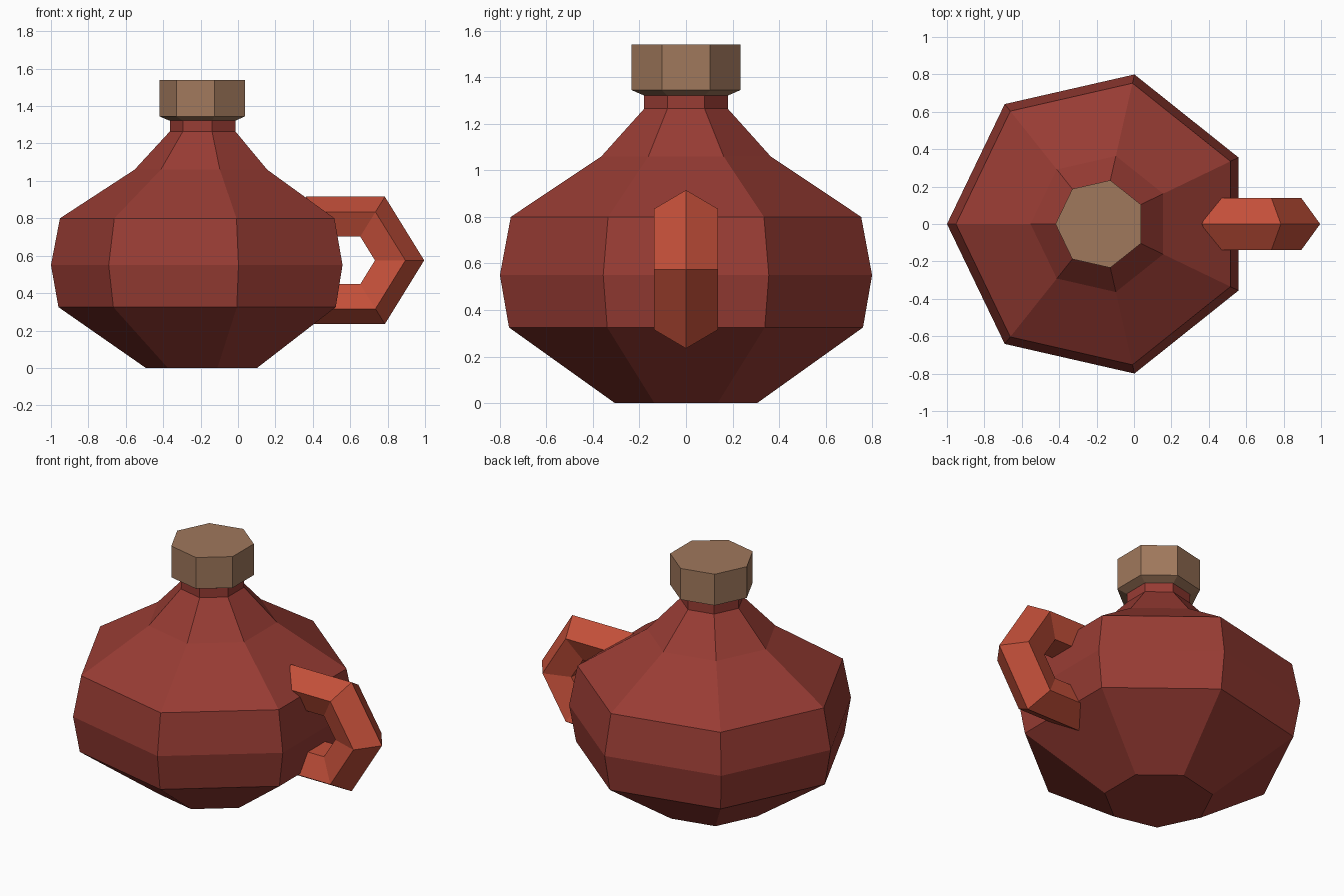
import bpy, bmesh, math

if "Cube" in bpy.data.objects:
    bpy.data.objects.remove(bpy.data.objects["Cube"])

CX = -0.18   # axis of the flask
SIDES = 7


def material(name, rgb):
    m = bpy.data.materials.new(name)
    m.diffuse_color = (*rgb, 1.0)
    m.use_nodes = True
    m.node_tree.nodes["Principled BSDF"].inputs["Base Color"].default_value = m.diffuse_color
    return m


def lathe(name, profile, mat):
    """Faceted solid from (radius, height) rings, one corner pointing to -x."""
    bm = bmesh.new()
    rings = []
    for r, z in profile:
        ring = []
        for i in range(SIDES):
            a = math.pi + 2 * math.pi * i / SIDES
            ring.append(bm.verts.new((CX + r * math.cos(a), r * math.sin(a), z)))
        rings.append(ring)
    for lo, hi in zip(rings, rings[1:]):
        for i in range(SIDES):
            j = (i + 1) % SIDES
            bm.faces.new((lo[i], lo[j], hi[j], hi[i]))
    bm.faces.new(rings[0][::-1])
    bm.faces.new(rings[-1])
    bmesh.ops.recalc_face_normals(bm, faces=bm.faces)
    mesh = bpy.data.meshes.new(name)
    bm.to_mesh(mesh)
    bm.free()
    mesh.materials.append(mat)
    obj = bpy.data.objects.new(name, mesh)
    bpy.context.collection.objects.link(obj)
    return obj


red = material("dark red glaze", (0.314, 0.045, 0.034))
orange = material("orange red glaze", (0.552, 0.080, 0.042))
brown = material("cork brown", (0.351, 0.188, 0.107))

# Flask body with neck
lathe("flask_body", [(0.313, 0), (0.78, 0.325), (0.82, 0.55), (0.772, 0.80),
                     (0.373, 1.06), (0.184, 1.265), (0.184, 1.325)], red)

# Stopper with a chamfered underside
lathe("stopper", [(0.186, 1.322), (0.24, 1.345), (0.24, 1.54)], brown)

# Handle: six-segment ring with a five-sided section, half sunk in the body
bpy.ops.mesh.primitive_torus_add(major_segments=6, minor_segments=5,
                                 major_radius=0.257, minor_radius=0.136,
                                 location=(0.575, 0, 0.575),
                                 rotation=(math.pi / 2, 0, 0))
handle = bpy.context.object
handle.name = "handle"
handle.scale = (1.07, 1.0, 1.07)
handle.data.materials.append(orange)
for p in handle.data.polygons:
    p.use_smooth = False
